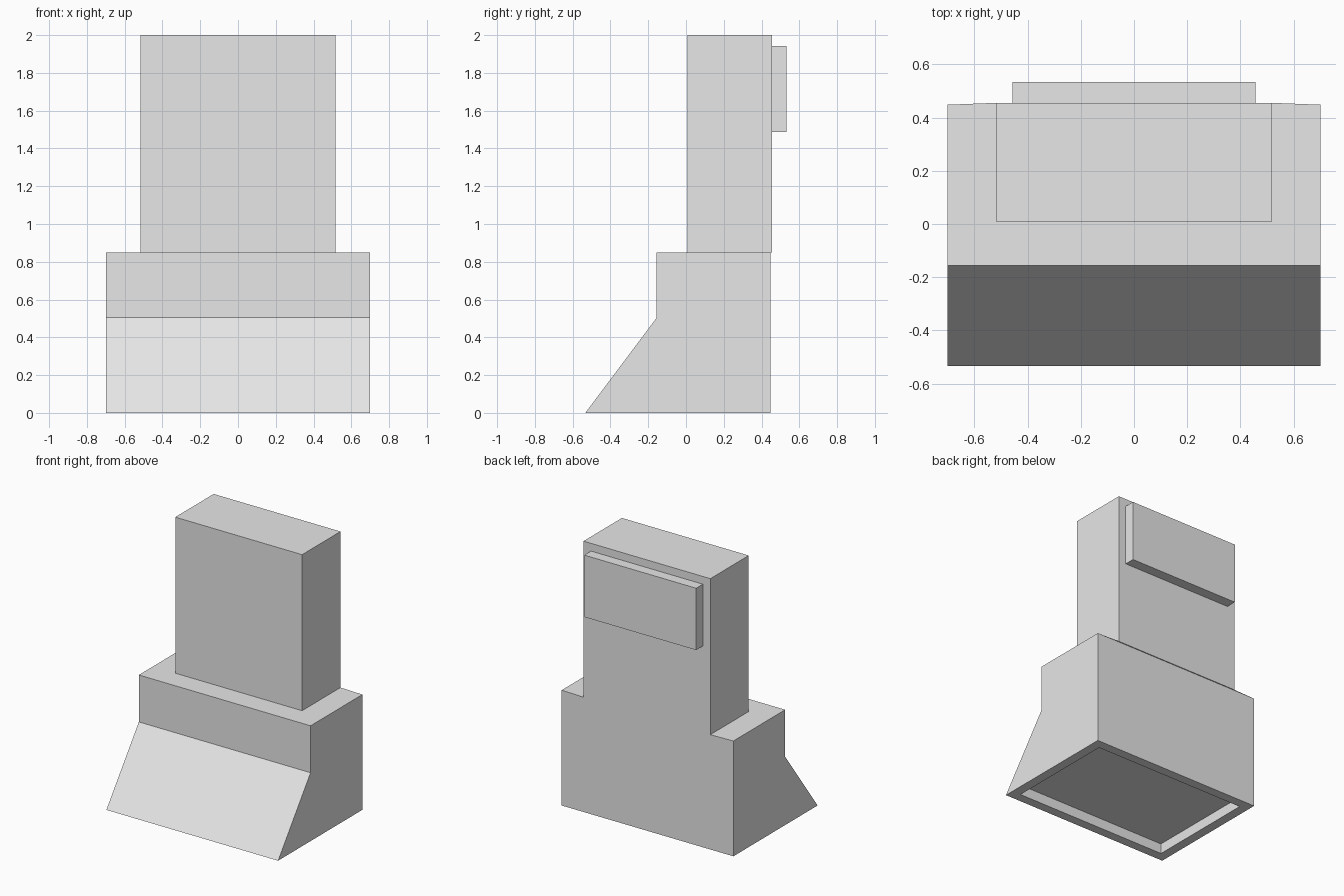
import bpy, bmesh
from mathutils import Vector

if "Cube" in bpy.data.objects:
    bpy.data.objects.remove(bpy.data.objects["Cube"])

# Single pale grey colour
grey = bpy.data.materials.new("pale_grey")
grey.diffuse_color = (0.8, 0.8, 0.8, 1.0)
grey.use_nodes = True
grey.node_tree.nodes["Principled BSDF"].inputs["Base Color"].default_value = grey.diffuse_color


def finish(name, bm):
    mesh = bpy.data.meshes.new(name)
    bm.to_mesh(mesh)
    bm.free()
    mesh.materials.append(grey)
    obj = bpy.data.objects.new(name, mesh)
    bpy.context.collection.objects.link(obj)
    return obj


def prism(profile, half_width):
    """Extrude a (y, z) profile symmetrically along x."""
    bm = bmesh.new()
    face = bm.faces.new([bm.verts.new((-half_width, y, z)) for y, z in profile])
    ext = bmesh.ops.extrude_face_region(bm, geom=[face], use_keep_orig=True)
    verts = [g for g in ext["geom"] if isinstance(g, bmesh.types.BMVert)]
    bmesh.ops.translate(bm, vec=(2 * half_width, 0, 0), verts=verts)
    bmesh.ops.recalc_face_normals(bm, faces=bm.faces)
    return bm


def box(name, half_width, y0, y1, z0, z1):
    return finish(name, prism([(y0, z0), (y0, z1), (y1, z1), (y1, z0)], half_width))


# Base with sloped front
bm = prism([(-0.533, 0), (-0.155, 0.504), (-0.155, 0.85), (0.448, 0.85), (0.448, 0)], 0.70)

# Shallow recess in the underside
bm.normal_update()
bottom = min(bm.faces, key=lambda f: f.calc_center_median().z)
bmesh.ops.inset_individual(bm, faces=[bottom], thickness=0.10)
ext = bmesh.ops.extrude_discrete_faces(bm, faces=[bottom])
bm_faces = ext["faces"]
bmesh.ops.translate(bm, vec=Vector((0, 0, 0.075)), verts=bm_faces[0].verts)

# Sliver of ledge that tapers out to meet the back of the tower
bm.faces.new([bm.verts.new((x, y, 0.85)) for x, y in
              ((-0.70, 0.448), (0.70, 0.448), (0.517, 0.455), (-0.517, 0.455))])
finish("base", bm)

# Upright tower and the raised panel on its back
box("tower", 0.517, 0.008, 0.455, 0.85, 2.0)
box("back_panel", 0.456, 0.455, 0.533, 1.487, 1.943)
